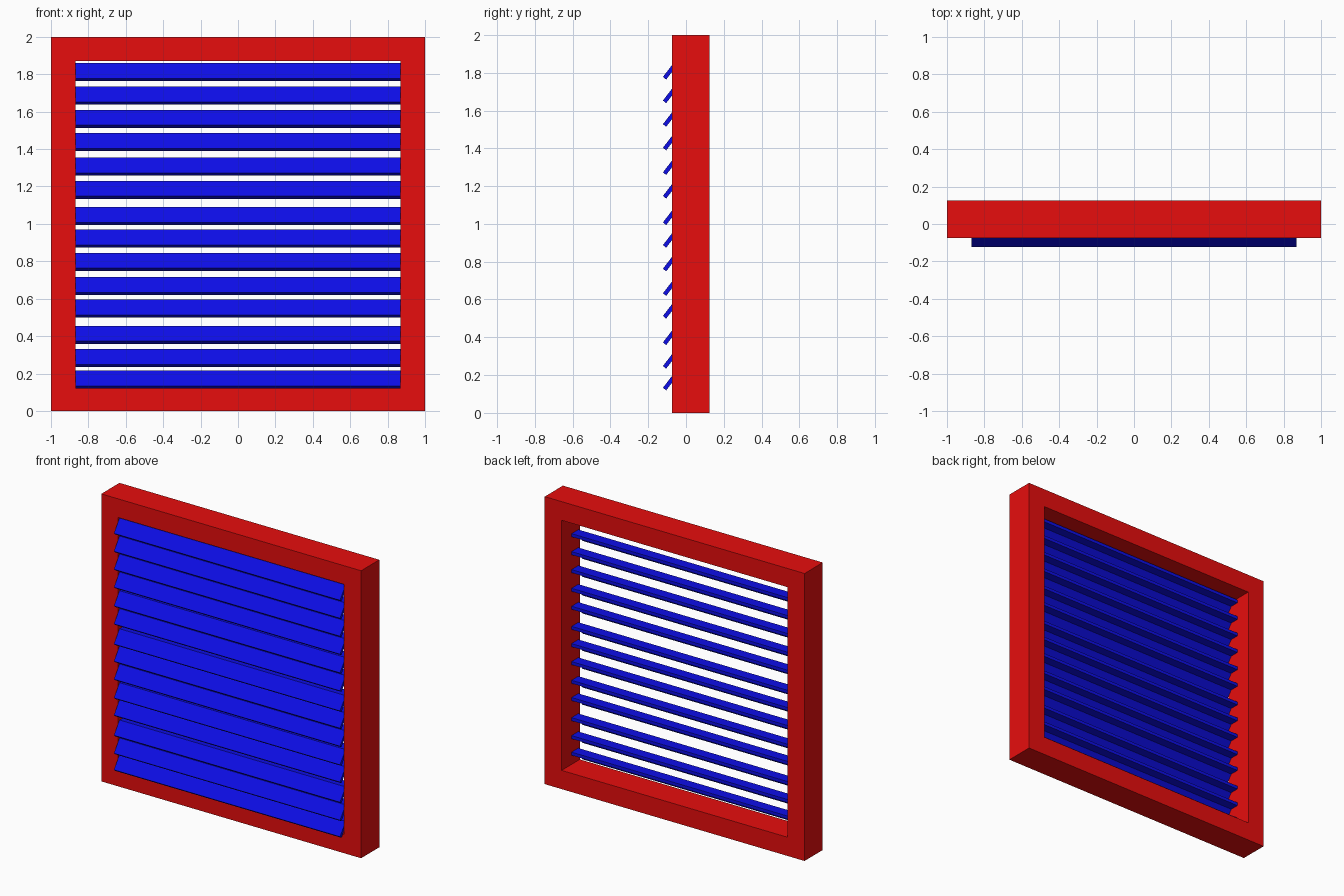
import bpy
import bmesh

cube = bpy.data.objects.get("Cube")
if cube:
    bpy.data.objects.remove(cube, do_unlink=True)


def make_material(name, color):
    mat = bpy.data.materials.new(name)
    mat.use_nodes = True
    mat.diffuse_color = color
    mat.node_tree.nodes["Principled BSDF"].inputs["Base Color"].default_value = color
    return mat


def extrude_object(name, bm, faces, offset, mat):
    """Extrude flat faces along an offset and make an object of the solid."""
    result = bmesh.ops.extrude_face_region(bm, geom=faces, use_keep_orig=True)
    moved = [g for g in result["geom"] if isinstance(g, bmesh.types.BMVert)]
    bmesh.ops.translate(bm, verts=moved, vec=offset)
    bmesh.ops.recalc_face_normals(bm, faces=bm.faces)
    mesh = bpy.data.meshes.new(name)
    bm.to_mesh(mesh)
    bm.free()
    mesh.materials.append(mat)
    obj = bpy.data.objects.new(name, mesh)
    bpy.context.collection.objects.link(obj)
    return obj


red = make_material("red paint", (0.8, 0.004, 0.004, 1))
blue = make_material("blue paint", (0.004, 0.004, 0.8, 1))

# Square frame: a mitred ring extruded through its depth
FRONT, DEPTH, INNER = -0.075, 0.2, 0.87
corners = [(-1, -1), (1, -1), (1, 1), (-1, 1)]
bm = bmesh.new()
outer, inner = [[bm.verts.new((x * s, FRONT, 1 + z * s)) for x, z in corners]
                for s in (1, INNER)]
ring = [bm.faces.new((outer[i], outer[i - 1], inner[i - 1], inner[i]))
        for i in range(4)]
extrude_object("frame", bm, ring, (0, DEPTH, 0), red)

# Louver slat section (y, z below its top): sloping blade with a flat rear lip
section = [(-0.122, -0.082), (-0.059, 0), (0.015, 0), (0.015, -0.022),
           (-0.048, -0.022), (-0.105, -0.096)]
slat_tops = [0.215, 0.33, 0.455, 0.595, 0.715, 0.845, 0.97,
             1.09, 1.23, 1.355, 1.485, 1.61, 1.735, 1.86]

for number, top in enumerate(slat_tops, 1):
    bm = bmesh.new()
    profile = bm.faces.new([bm.verts.new((-INNER, y, top + z)) for y, z in section])
    extrude_object(f"slat_{number}", bm, [profile], (2 * INNER, 0, 0), blue)
